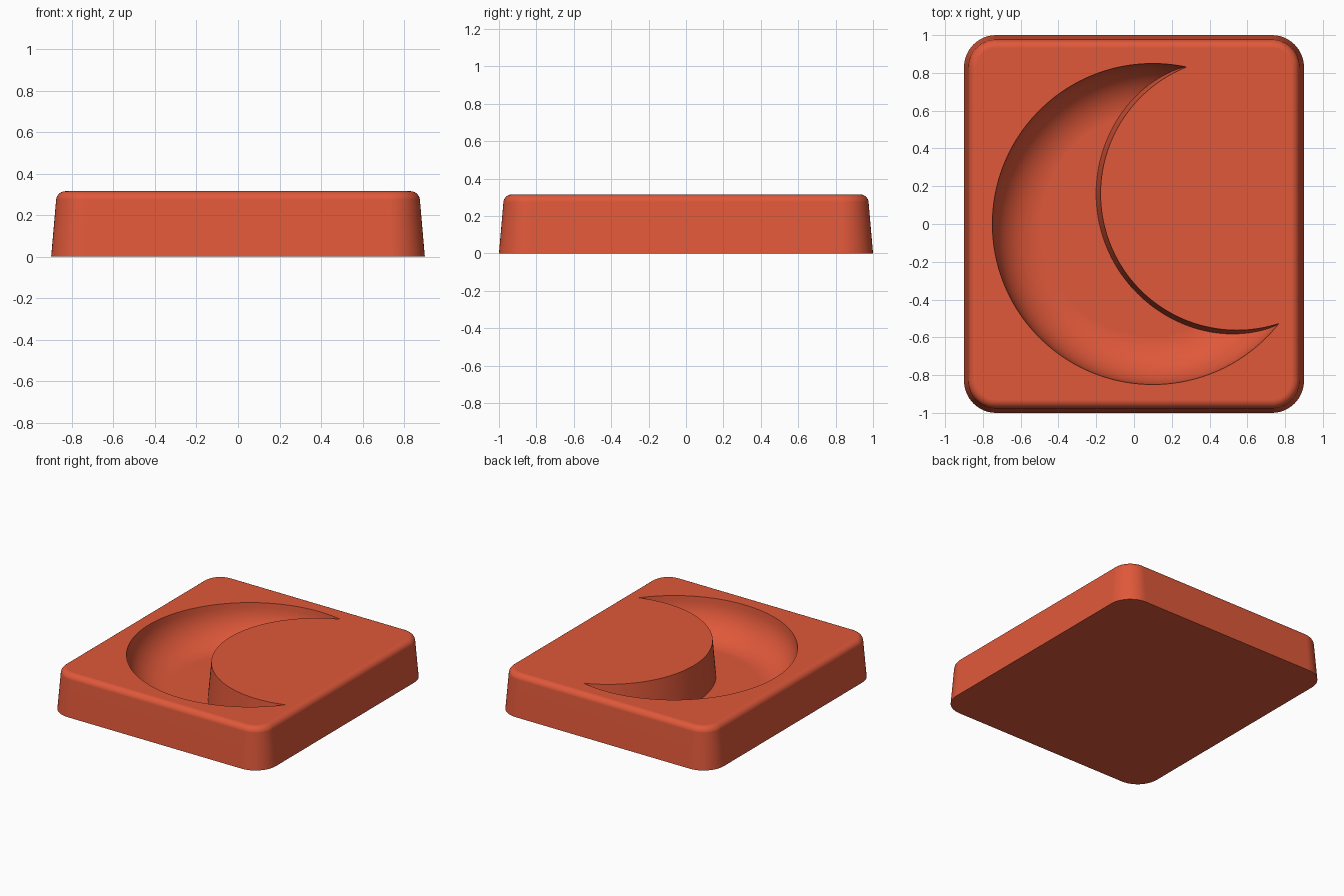
import bpy, bmesh
from math import sin, cos, tan, pi, radians

cube = bpy.data.objects.get("Cube")
if cube:
    bpy.data.objects.remove(cube, do_unlink=True)

TOP = 0.315      # block height
FLOOR = 0.045    # pocket floor height
DRAFT = radians(5)

clay = bpy.data.materials.new("terracotta_red")
clay.use_nodes = True
colour = (0.74, 0.098, 0.042, 1)
clay.diffuse_color = colour
clay.node_tree.nodes["Principled BSDF"].inputs["Base Color"].default_value = colour


def loft(name, rings):
    """Closed solid through a stack of equal-length rings, bottom to top."""
    bm = bmesh.new()
    loops = [[bm.verts.new(p) for p in ring] for ring in rings]
    n = len(loops[0])
    for low, high in zip(loops, loops[1:]):
        for i in range(n):
            j = (i + 1) % n
            bm.faces.new((low[i], low[j], high[j], high[i]))
    bm.faces.new(loops[0][::-1])
    bm.faces.new(loops[-1])
    bmesh.ops.recalc_face_normals(bm, faces=bm.faces)
    mesh = bpy.data.meshes.new(name)
    bm.to_mesh(mesh)
    bm.free()
    mesh.materials.append(clay)
    obj = bpy.data.objects.new(name, mesh)
    bpy.context.collection.objects.link(obj)
    return obj


def circle(cx, cy, r, z, n=160):
    return [(cx + r * cos(2 * pi * i / n), cy + r * sin(2 * pi * i / n), z)
            for i in range(n)]


def rounded_rectangle(inset, z, hx=0.9, hy=1.0, radius=0.17, steps=12):
    points = []
    r = radius - inset
    for k, (sx, sy) in enumerate([(1, 1), (-1, 1), (-1, -1), (1, -1)]):
        for i in range(steps + 1):
            a = (k + i / steps) * pi / 2
            points.append((sx * (hx - radius) + r * cos(a),
                           sy * (hy - radius) + r * sin(a), z))
    return points


def activate(obj):
    bpy.ops.object.select_all(action='DESELECT')
    obj.select_set(True)
    bpy.context.view_layer.objects.active = obj


def subtract(target, cutter):
    cutter.hide_render = True
    mod = target.modifiers.new("cut", 'BOOLEAN')
    mod.operation = 'DIFFERENCE'
    mod.solver = 'EXACT'
    mod.object = cutter
    activate(target)
    bpy.ops.object.modifier_apply(modifier=mod.name)
    bpy.data.objects.remove(cutter, do_unlink=True)


# Tapered block with a rounded upper rim
edge = 0.045
rim_z = TOP - edge
rim_inset = rim_z * tan(DRAFT)
rings = [rounded_rectangle(0, 0)]
for i in range(9):
    a = DRAFT + (pi / 2 - DRAFT) * i / 8
    rings.append(rounded_rectangle(rim_inset + edge * (1 - cos(a)),
                                   rim_z + edge * sin(a)))
block = loft("crescent_mould_block", rings)

# Round dish with a broad fillet around its floor
fillet, centre = 0.26, 0.588
dish_rings = []
for i in range(17):
    a = pi / 2 - (pi / 2 - DRAFT) * i / 16
    dish_rings.append(circle(0.1, 0, centre + fillet * cos(a),
                             FLOOR + fillet * (1 - sin(a))))
dish_rings.append(circle(0.1, 0, 0.85 + 0.1 * tan(DRAFT), TOP + 0.1))
dish = loft("dish_cutter", dish_rings)

# Tapered round island that turns the dish into a crescent
island = loft("island_cutter", [
    circle(0.545, 0.16, 0.722 + (TOP - z) * tan(DRAFT), z)
    for z in (-0.1, TOP + 0.3)])

subtract(dish, island)
subtract(block, dish)

# Smooth curved walls, crisp pocket edges
activate(block)
bpy.ops.object.shade_smooth_by_angle(angle=radians(30))
weighted = block.modifiers.new("weighted_normals", 'WEIGHTED_NORMAL')
weighted.keep_sharp = True
